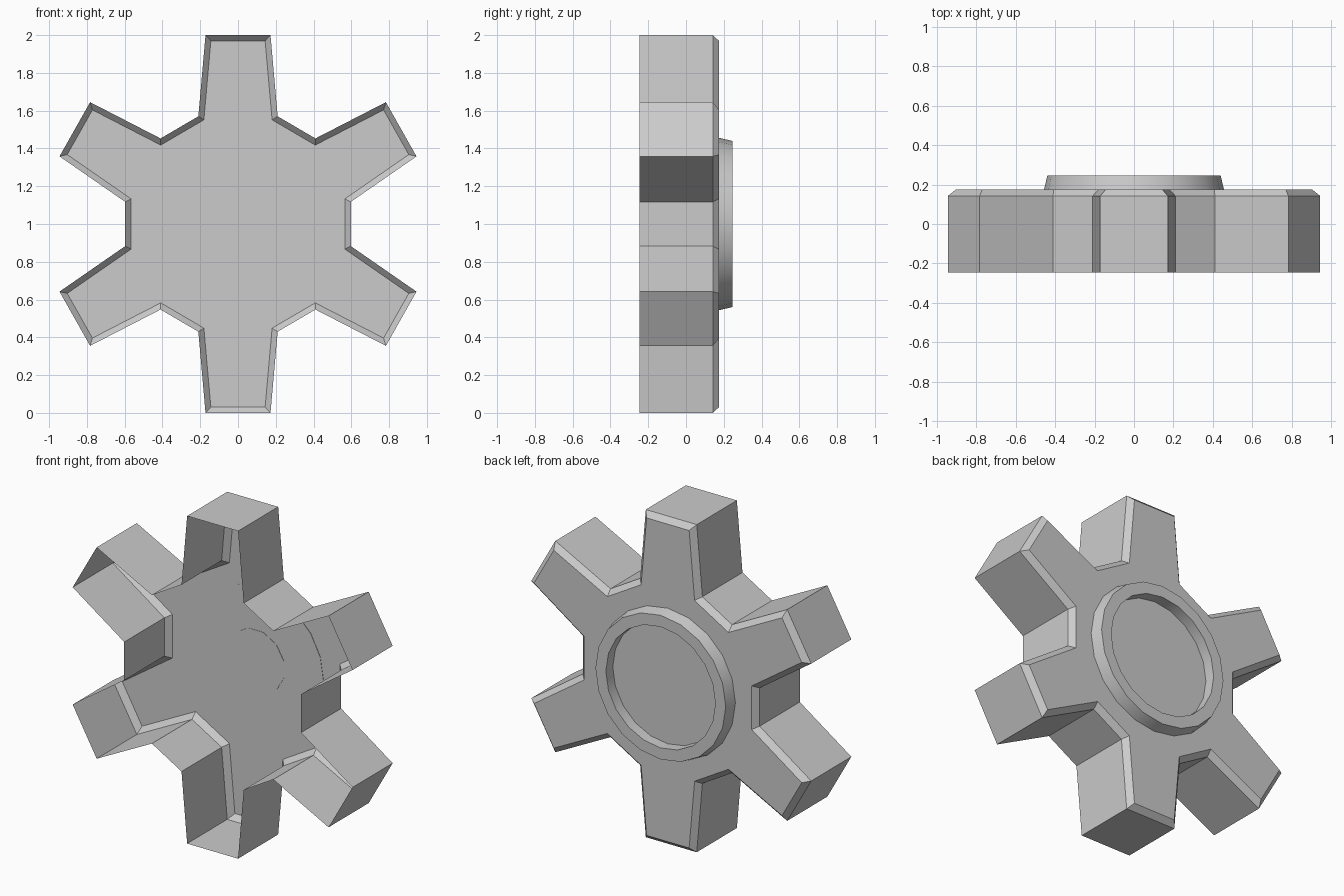
import bpy, bmesh, math
from mathutils import Vector

if "Cube" in bpy.data.objects:
    bpy.data.objects.remove(bpy.data.objects["Cube"])


def make_object(name, rings, cap_start=False, cap_end=False):
    """Skin a list of equal-length point loops, optionally capping the ends."""
    bm = bmesh.new()
    loops = [[bm.verts.new(p) for p in ring] for ring in rings]
    n = len(loops[0])
    for a, b in zip(loops, loops[1:]):
        for i in range(n):
            j = (i + 1) % n
            bm.faces.new((a[i], a[j], b[j], b[i]))
    if cap_start:
        bm.faces.new(loops[0][::-1])
    if cap_end:
        bm.faces.new(loops[-1])
    mesh = bpy.data.meshes.new(name)
    bm.to_mesh(mesh)
    bm.free()
    ob = bpy.data.objects.new(name, mesh)
    bpy.context.collection.objects.link(ob)
    return ob


def circle(r, y, n, phase=0.0):
    # Clockwise seen from the front, so skins along +y face outward
    return [(r * math.sin(phase + math.tau * i / n), y,
             1 + r * math.cos(phase + math.tau * i / n)) for i in range(n)]


def inset(pts, d):
    """Mitred inward offset of a clockwise outline."""
    out = []
    for i, p in enumerate(pts):
        e1 = (p - pts[i - 1]).normalized()
        e2 = (pts[(i + 1) % len(pts)] - p).normalized()
        n1, n2 = Vector((e1.y, -e1.x)), Vector((e2.y, -e2.x))
        out.append(p + (n1 + n2) * d / (1 + n1.dot(n2)))
    return out


# Gear outline: one quarter, mirrored to the full six-tooth shape
quarter = [(.172, 1.0), (.21, .57), (.41, .453),
           (.783, .645), (.945, .358), (.597, .117)]
half = quarter + [(x, -z) for x, z in reversed(quarter)]
outline = [Vector(p) for p in half + [(-x, z) for x, z in reversed(half)]]


def level(pts, y):
    return [(p.x, y, 1 + p.y) for p in pts]


# Gear shell: open at the front, bevelled edge and flat plate at the back
make_object("gear_shell", [level(outline, -.245), level(outline, .142),
                           level(inset(outline, .031), .175)], cap_end=True)

# Raised hub ring with a recessed floor
hub = make_object("hub_ring", [circle(.457, .172, 20), circle(.44, .245, 20),
                               circle(.37, .245, 20), circle(.37, .178, 20)],
                  cap_start=True, cap_end=True)
bpy.context.view_layer.objects.active = hub
hub.select_set(True)
bpy.ops.object.shade_smooth_by_angle(angle=math.radians(30))

# Small centre disc seen inside the open front
make_object("centre_disc", [circle(.197, .170, 12, math.pi / 12),
                            circle(.197, .172, 12, math.pi / 12)], cap_start=True)
